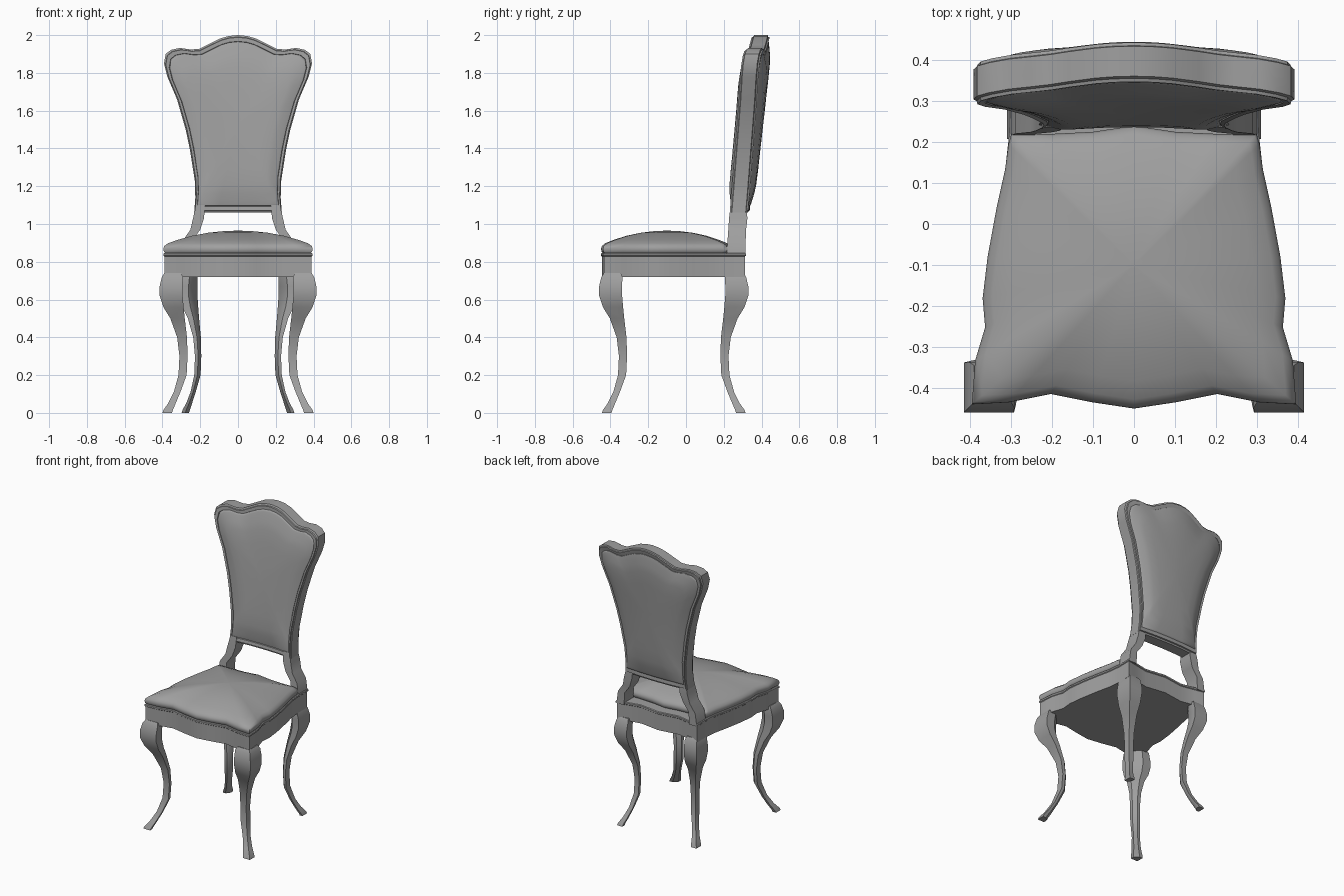
import bpy, bmesh, math

cube = bpy.data.objects.get("Cube")
if cube:
    bpy.data.objects.remove(cube)

grey = bpy.data.materials.new("plain_grey")
grey.use_nodes = True
COLOUR = (0.35, 0.35, 0.35, 1)
grey.diffuse_color = COLOUR
grey.node_tree.nodes["Principled BSDF"].inputs["Base Color"].default_value = COLOUR


def loft(name, rings, angle=35):
    """Skin a stack of closed rings and cap both ends."""
    bm = bmesh.new()
    loops = [[bm.verts.new(p) for p in ring] for ring in rings]
    n = len(loops[0])
    for a, b in zip(loops, loops[1:]):
        for i in range(n):
            j = (i + 1) % n
            bm.faces.new((a[i], a[j], b[j], b[i]))
    for end in (loops[0], loops[-1]):
        bm.faces.new(end)
    bmesh.ops.recalc_face_normals(bm, faces=bm.faces)
    mesh = bpy.data.meshes.new(name)
    bm.to_mesh(mesh)
    bm.free()
    mesh.materials.append(grey)
    obj = bpy.data.objects.new(name, mesh)
    bpy.context.collection.objects.link(obj)
    bpy.ops.object.select_all(action='DESELECT')
    obj.select_set(True)
    bpy.context.view_layer.objects.active = obj
    bpy.ops.object.shade_smooth_by_angle(angle=math.radians(angle))
    return obj


def mirrored(half):
    """Close a half outline that starts and ends on the centre line."""
    return half + [(-x, v) for x, v in reversed(half[1:-1])]


def flat_ring(outline, scale, z, cy):
    return [(x * scale, cy + (y - cy) * scale, z) for x, y in outline]


# Serpentine plan shared by seat rail and cushion
side = [(0, -.445), (.1, -.43), (.2, -.41), (.3, -.43), (.39, -.435),
        (.382, -.33), (.358, -.25), (.364, -.18), (.352, -.08), (.33, .04), (.31, .13)]
rail_plan = mirrored(side + [(.3, .22), (.302, .312), (.24, .3), (.14, .28), (0, .3)])
cushion_plan = mirrored(side + [(.302, .19), (.295, .215), (.2, .215), (.1, .22), (0, .235)])

# Seat rail with a thin lip along the top
loft("seat_rail", [flat_ring(rail_plan, s, z, -.06) for s, z in
                   [(1, .72), (1, .828), (1.014, .832), (1.014, .842), (1, .846)]])

# Domed seat cushion
loft("seat_cushion", [flat_ring(cushion_plan, s, z, -.1) for s, z in
                      [(.97, .84), (1.005, .852), (1.015, .868), (1, .884), (.95, .898),
                       (.82, .916), (.62, .938), (.4, .954), (.2, .962), (.02, .965)]], 60)

# Cabriole legs: height, outer offset, inner offset from the corner
leg_profile = [(0, 0, -.05), (.015, -.005, -.055), (.05, -.03, -.07), (.11, -.06, -.095),
               (.2, -.085, -.128), (.3, -.09, -.133), (.4, -.078, -.13), (.5, -.042, -.118),
               (.56, -.005, -.112), (.62, .015, -.107), (.67, .015, -.107), (.72, .003, -.108),
               (.74, -.01, -.1)]


def leg(name, sx, sy, cx, cy, spread):
    rings = []
    for z, o, i in leg_profile:
        xo, xi = cx + o * spread, cx + i * spread
        yo, yi = cy + o, cy + i
        xm, ym = (xo + xi) / 2, (yo + yi) / 2
        rings.append([(sx * x, sy * y, z) for x, y in
                      [(xo, yo), (xi, yo), (xi, ym), (xm, yi), (xo, yi)]])
    loft(name, rings, 40)


for label, sx in (("left", 1), ("right", -1)):
    leg("front_leg_" + label, sx, -1, .4, .445, 1)
    leg("back_leg_" + label, sx, 1, .298, .315, .78)

    # Cranked post joining seat and back: height, inner x, outer x, front y, rear y
    loft("back_post_" + label, [
        [(sx * a, f, z), (sx * b, f, z), (sx * b, r, z), (sx * a, r, z)]
        for z, a, b, f, r in [(.83, .245, .302, .215, .316), (.915, .24, .29, .22, .316),
                              (.97, .2, .252, .224, .318), (1.03, .18, .238, .228, .325),
                              (1.1, .175, .222, .236, .32)]])

# Shield-shaped back outline, bottom centre up to top centre
shield = mirrored([(0, 1.06), (.11, 1.06), (.232, 1.06), (.226, 1.14), (.229, 1.23), (.254, 1.39),
                   (.277, 1.5), (.323, 1.66), (.374, 1.78), (.392, 1.85), (.383, 1.9),
                   (.355, 1.922), (.307, 1.932), (.25, 1.924), (.206, 1.927), (.16, 1.95),
                   (.095, 1.982), (.05, 1.995), (0, 2)])


def back_ring(scale, depth):
    """Scaled shield ring laid on the raked, curved surface of the back."""
    ring = []
    for x, z in shield:
        x, z = x * scale, 1.53 + (z - 1.53) * scale
        t = z - 1.06
        y = .208 + .075 * t + .04 * t * t + .035 * (1 - (x / .39) ** 2)
        ring.append((x, y + depth, z))
    return ring


# Frame with stepped edges
loft("back_frame", [back_ring(s, d) for s, d in
                    [(.8, .012), (.925, .012), (.93, .002), (.975, 0), (.98, .008), (1, .012),
                     (1, .085), (.98, .088), (.975, .096), (.93, .094), (.8, .08)]], 30)

# Padded panels on the front and rear of the frame
pad = [(.93, 0), (.92, .011), (.9, .014), (.86, .018), (.78, .027), (.68, .033),
       (.5, .036), (.3, .037), (.15, .038), (.02, .038)]
loft("front_panel", [back_ring(s, .014 - d) for s, d in pad], 50)
loft("rear_panel", [back_ring(s, .084 + d) for s, d in pad], 50)
